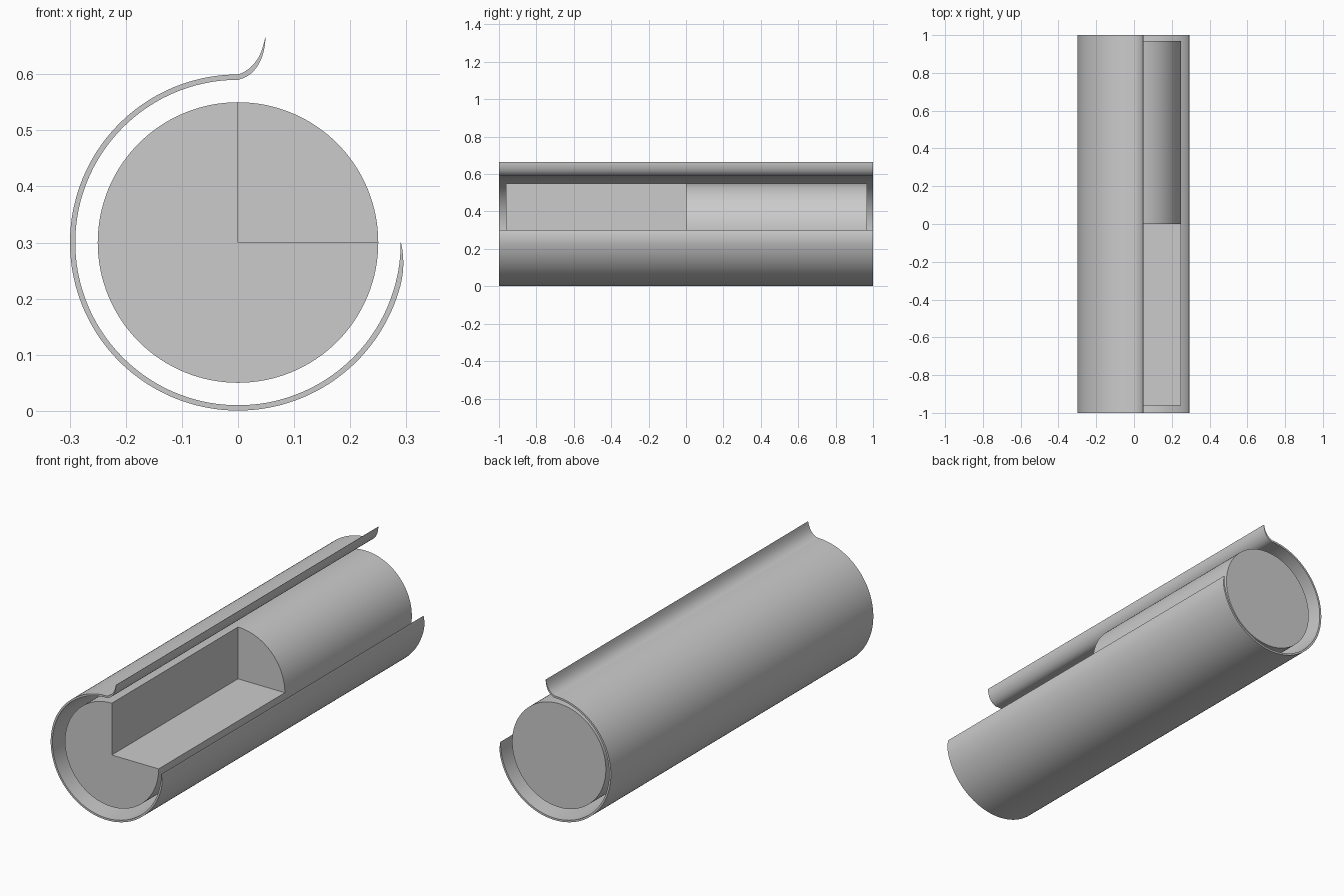
import bpy, bmesh, math
from mathutils.geometry import interpolate_bezier
from mathutils import Vector

if "Cube" in bpy.data.objects:
    bpy.data.objects.remove(bpy.data.objects["Cube"])

CZ = 0.3  # height of the shared axis


def finish(name, bm, smooth=True):
    bmesh.ops.remove_doubles(bm, verts=bm.verts, dist=1e-5)
    bmesh.ops.recalc_face_normals(bm, faces=bm.faces)
    me = bpy.data.meshes.new(name)
    bm.to_mesh(me)
    bm.free()
    ob = bpy.data.objects.new(name, me)
    bpy.context.collection.objects.link(ob)
    return ob


def shade(ob):
    bpy.ops.object.select_all(action='DESELECT')
    ob.select_set(True)
    bpy.context.view_layer.objects.active = ob
    bpy.ops.object.shade_smooth_by_angle(angle=math.radians(30))


def polar(r, deg):
    a = math.radians(deg)
    return (r * math.cos(a), CZ + r * math.sin(a))


def thick_strip(name, inner, outer, y0, y1):
    """Solid sheet between two matching (x, z) curves, extruded along y."""
    bm = bmesh.new()
    rows = [[[bm.verts.new((x, y, z)) for x, z in c] for c in (inner, outer)]
            for y in (y0, y1)]
    (a, b), (c, d) = rows
    n = len(a)
    for i in range(n - 1):
        j = i + 1
        for q in ((a, b), (b, d), (d, c), (c, a)):
            bm.faces.new((q[0][i], q[1][i], q[1][j], q[0][j]))
    for i in (0, n - 1):
        bm.faces.new((a[i], b[i], d[i], c[i]))
    return finish(name, bm)


def bezier(*pts):
    return [(p.x, p.y) for p in interpolate_bezier(*[Vector((x, z, 0)) for x, z in pts], 13)]


# Outer shell: curled lip at the top, then three quarters of a tube to a thin edge
lip_in = bezier((0.049, 0.665), (0.048, 0.632), (0.034, 0.597), (0, 0.59))
lip_out = bezier((0.0485, 0.6655), (0.042, 0.632), (0.029, 0.610), (0, 0.599))
inner, outer = lip_in[:-1], lip_out[:-1]
for k in range(109):
    deg = 90 + 2.5 * k
    t = max(0, (deg - 345) / 15)
    inner.append(polar(0.29, deg))
    outer.append(polar(0.2995 - 0.009 * t ** 2, deg))
shell = thick_strip("outer_shell", inner, outer, -1, 1)
shade(shell)

# Solid core cylinder
bm = bmesh.new()
N = 128
ring = [bm.verts.new((x, -0.962, z)) for x, z in (polar(0.25, 360 * i / N) for i in range(N))]
face = bm.faces.new(ring)
ext = bmesh.ops.extrude_face_region(bm, geom=[face], use_keep_orig=True)
bmesh.ops.translate(bm, vec=(0, 1.93, 0),
                    verts=[v for v in ext["geom"] if isinstance(v, bmesh.types.BMVert)])
core = finish("core", bm)

# Quarter notch cut from the front half of the core
bm = bmesh.new()
bmesh.ops.create_cube(bm, size=1)
for v in bm.verts:
    v.co = ((v.co.x + 0.5) * 0.4, (v.co.y - 0.5) * 1.2, CZ + (v.co.z + 0.5) * 0.4)
cutter = finish("notch_cutter", bm)
cutter.hide_render = True
mod = core.modifiers.new("notch", 'BOOLEAN')
mod.operation = 'DIFFERENCE'
mod.object = cutter
mod.solver = 'EXACT'
bpy.context.view_layer.objects.active = core
bpy.ops.object.modifier_apply(modifier=mod.name)
bpy.data.objects.remove(cutter)
shade(core)
